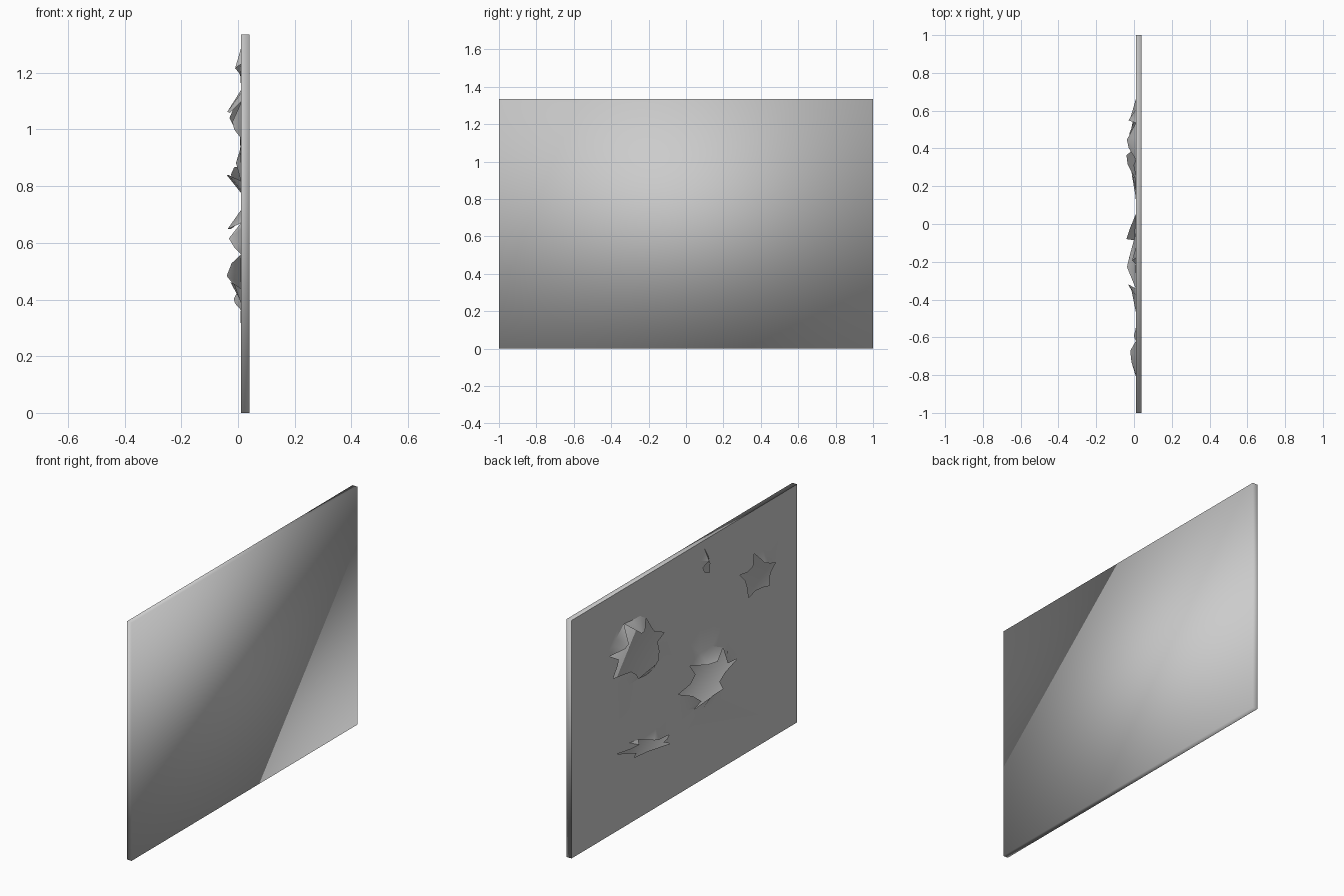
import bpy, bmesh, math, random
from mathutils import Vector
from mathutils.geometry import delaunay_2d_cdt

if "Cube" in bpy.data.objects:
    bpy.data.objects.remove(bpy.data.objects["Cube"])

random.seed(4)
H = 1.335                # panel height
BACK, FACE = 0.04, 0.01  # x of the smooth side and of the torn side

# Holes: centre y, z, half width, half height, tilt, number of cracks, flap directions, lift
HOLES = [
    (.42, .95, .25, .165, .25, 7, (1.0, -2.0), .05),
    (-.2, .555, .24, .14, 0, 6, (2.0, -.9), .05),
    (.33, .375, .24, .045, .2, 5, (1.6,), .025),
    (-.2, 1.18, .035, .05, 0, 3, (1.6,), .02),
    (-.65, .96, .16, .11, .3, 5, (1.7,), .03),
]


def torn_outline(cy, cz, ry, rz, tilt, cracks, flaps, lift):
    """Star outline: pointed flat crack tips, with bent flap ends between them."""
    pts = []
    for i in range(cracks):
        for part, radius in ((0, 1.08), (.33, .7), (.67, .7)):
            ang = 2 * math.pi * (i + part + random.uniform(-.1, .1)) / cracks
            r = radius * random.uniform(.9, 1.08)
            u, v = r * ry * math.cos(ang), r * rz * math.sin(ang)
            bend = max(.08, max(math.cos(ang - f) for f in flaps)) ** 2 if part else 0
            pts.append([cy + u * math.cos(tilt) - v * math.sin(tilt),
                        cz + u * math.sin(tilt) + v * math.cos(tilt), bend])
    top = max(p[2] for p in pts)
    return [(y, z, lift * b / top) for y, z, b in pts]


def inside(p, poly):
    hit = False
    for a, b in zip(poly, poly[1:] + poly[:1]):
        if (a[1] > p[1]) != (b[1] > p[1]):
            if p[0] < a[0] + (p[1] - a[1]) / (b[1] - a[1]) * (b[0] - a[0]):
                hit = not hit
    return hit


def add_mesh(name, verts, faces):
    me = bpy.data.meshes.new(name)
    me.from_pydata(verts, [], faces)
    ob = bpy.data.objects.new(name, me)
    bpy.context.collection.objects.link(ob)
    return ob


# Torn sheet: triangulated rectangle with the holes left out and edges bent outwards
outlines = [torn_outline(*h) for h in HOLES]
pts = [(-1, 0, 0), (1, 0, 0), (1, H, 0), (-1, H, 0)]
edges = [(0, 1), (1, 2), (2, 3), (3, 0)]
for o in outlines:
    n, start = len(o), len(pts)
    pts += o
    edges += [(start + i, start + (i + 1) % n) for i in range(n)]
for (cy, cz, *_), o in zip(HOLES, outlines):
    # flat ring where the bent metal meets the sheet again
    for y, z, _ in o:
        d = Vector((y - cy, z - cz))
        q = Vector((cy, cz)) + d + d.normalized() * 0.07
        if not any(inside(q, other) for other in outlines):
            pts.append((q.x, q.y, 0))

co, _, tris, origin, _, _ = delaunay_2d_cdt([Vector(p[:2]) for p in pts], edges, [], 0, 1e-5)
verts = [(FACE - (pts[o[0]][2] if o else 0), c.x, c.y) for c, o in zip(co, origin)]
faces = []
for t in tris:
    mid = sum((co[i] for i in t), Vector((0, 0))) / len(t)
    if not any(inside(mid, o) for o in outlines):
        faces.append(tuple(reversed(t)))
sheet = add_mesh("torn_sheet", verts, faces)

# Hollow panel: smooth side and rim, open behind the torn sheet
rect = [(-1, 0), (1, 0), (1, H), (-1, H)]
pv = [(x, y, z) for x in (FACE, BACK) for y, z in rect]
pf = [(4, 5, 6, 7)] + [(i, (i + 1) % 4, 4 + (i + 1) % 4, 4 + i) for i in range(4)]
panel = add_mesh("panel_shell", pv, pf)
bm = bmesh.new()
bm.from_mesh(panel.data)
bmesh.ops.recalc_face_normals(bm, faces=bm.faces)
if max(bm.faces, key=lambda f: f.calc_center_median().x).normal.x < 0:
    bmesh.ops.reverse_faces(bm, faces=bm.faces)
bm.to_mesh(panel.data)
bm.free()
panel.data.shade_smooth()

bpy.context.view_layer.objects.active = sheet
sheet.select_set(True)
bpy.ops.object.shade_smooth_by_angle()
